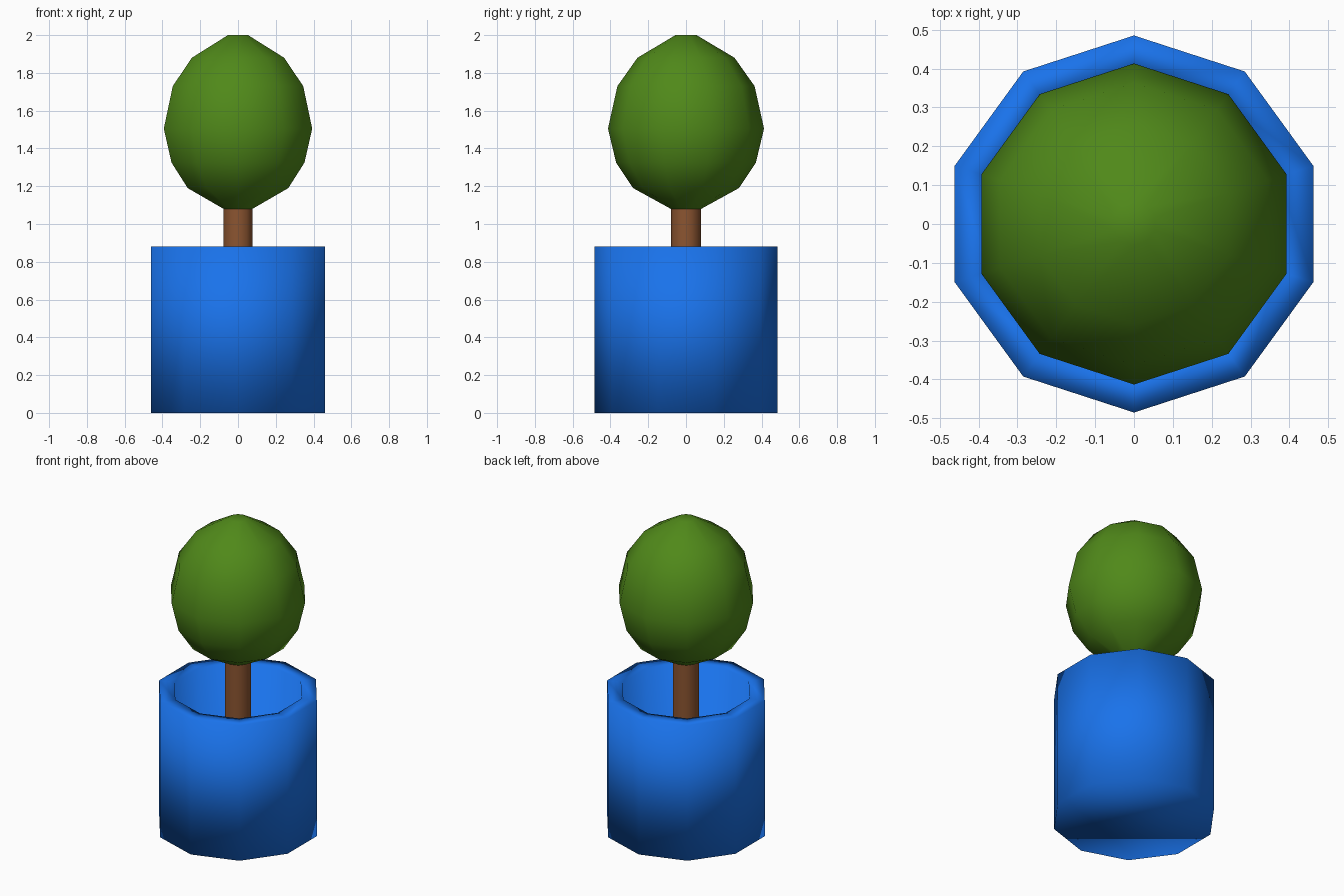
import bpy, bmesh, math

if "Cube" in bpy.data.objects:
    bpy.data.objects.remove(bpy.data.objects["Cube"])

SIDES = 10


def lathe(name, profile, color, cap_start=False, cap_end=False):
    """Stack ten-sided rings along a (radius, z) profile, with a corner on the y axis."""
    bm = bmesh.new()
    rings = []
    for r, z in profile:
        ring = []
        for i in range(SIDES):
            a = math.pi / 2 + 2 * math.pi * i / SIDES
            ring.append(bm.verts.new((r * math.cos(a), r * math.sin(a), z)))
        rings.append(ring)
    for low, high in zip(rings, rings[1:]):
        for i in range(SIDES):
            j = (i + 1) % SIDES
            bm.faces.new((low[i], low[j], high[j], high[i]))
    if cap_start:
        bm.faces.new(rings[0][::-1])
    if cap_end:
        bm.faces.new(rings[-1])
    for f in bm.faces:
        f.smooth = True
    mesh = bpy.data.meshes.new(name)
    bm.to_mesh(mesh)
    bm.free()
    mat = bpy.data.materials.new(name + "_color")
    mat.diffuse_color = (*color, 1)
    mat.use_nodes = True
    mat.node_tree.nodes["Principled BSDF"].inputs["Base Color"].default_value = mat.diffuse_color
    mesh.materials.append(mat)
    obj = bpy.data.objects.new(name, mesh)
    bpy.context.collection.objects.link(obj)
    return obj


# Pot: outer wall, flat rim, inner wall and floor
lathe("pot", [(0.485, 0), (0.485, 0.88), (0.39, 0.88), (0.39, 0.10)],
      (0.01, 0.17, 0.83), cap_start=True, cap_end=True)

# Trunk: rises from the pot floor to the base of the foliage
lathe("trunk", [(0.08, 0.10), (0.08, 1.08)], (0.26, 0.09, 0.03))

# Foliage: egg-shaped crown opening onto the trunk
lathe("foliage", [(0.08, 1.08), (0.28, 1.19), (0.37, 1.325), (0.413, 1.505),
                  (0.363, 1.73), (0.257, 1.88), (0.056, 2.0)],
      (0.08, 0.25, 0.01), cap_end=True)
